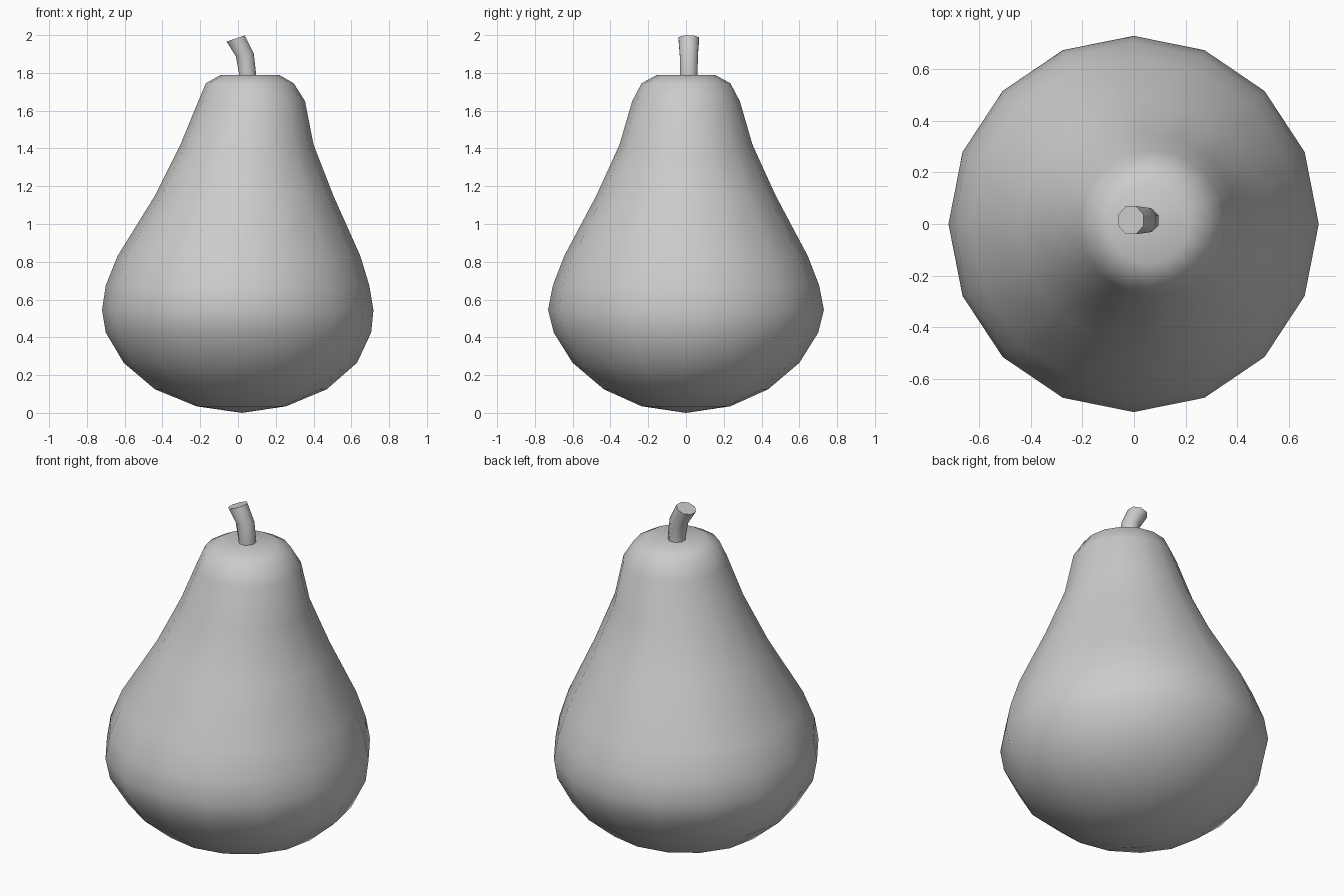
import bpy
import math
from math import cos, sin, tau
from mathutils import Vector

cube = bpy.data.objects.get("Cube")
if cube:
    bpy.data.objects.remove(cube, do_unlink=True)

# One plain grey for fruit and stem
grey = bpy.data.materials.new("plain grey")
grey.use_nodes = True
GREY = (0.6, 0.6, 0.6, 1)
grey.diffuse_color = GREY
grey.node_tree.nodes["Principled BSDF"].inputs["Base Color"].default_value = GREY


def loft(name, rings, sides, angle, phase=0.0):
    """Skin a stack of rings: (centre, x radius, y radius, tilt about y).
    A zero radius makes a pole; open ends are capped."""
    verts, faces, loops = [], [], []
    for centre, rx, ry, tilt in rings:
        start = len(verts)
        count = sides if rx > 0 else 1
        for i in range(count):
            a = tau * i / sides + phase
            x, y = rx * cos(a), ry * sin(a)
            verts.append(Vector(centre) + Vector((x * cos(tilt), y, x * sin(tilt))))
        loops.append([start + i % count for i in range(sides)])
    for low, high in zip(loops, loops[1:]):
        for i in range(sides):
            j = (i + 1) % sides
            quad = (low[i], low[j], high[j], high[i])
            faces.append(tuple(dict.fromkeys(quad)))
    if rings[0][1] > 0:
        faces.append(tuple(reversed(loops[0])))
    if rings[-1][1] > 0:
        faces.append(tuple(loops[-1]))
    mesh = bpy.data.meshes.new(name)
    mesh.from_pydata(verts, [], faces)
    mesh.materials.append(grey)
    obj = bpy.data.objects.new(name, mesh)
    bpy.context.collection.objects.link(obj)
    bpy.ops.object.select_all(action='DESELECT')
    obj.select_set(True)
    bpy.context.view_layer.objects.active = obj
    bpy.ops.object.shade_smooth_by_angle(angle=math.radians(angle))
    return obj


# Pear body: height, left edge, right edge, depth radius; the neck leans to +x
body_profile = [
    (0.0, 0.02, 0.02, 0),
    (0.035, -0.22, 0.255, 0.235),
    (0.125, -0.44, 0.47, 0.435),
    (0.265, -0.605, 0.63, 0.6),
    (0.425, -0.70, 0.705, 0.7),
    (0.545, -0.72, 0.717, 0.73),
    (0.675, -0.70, 0.695, 0.705),
    (0.83, -0.638, 0.648, 0.645),
    (1.15, -0.44, 0.505, 0.475),
    (1.42, -0.305, 0.40, 0.352),
    (1.65, -0.21, 0.355, 0.285),
    (1.745, -0.17, 0.295, 0.235),
    (1.79, -0.09, 0.217, 0.153),
    (1.78, 0.055, 0.055, 0),
]
loft("pear_body", [(((l + r) / 2, 0, z), (r - l) / 2, d, 0)
                   for z, l, r, d in body_profile], 16, 80)

# Bent stem, leaning to -x and slightly wider at its tip
stem_rings = [
    ((0.05, 0.015, 1.76), 0.049, 0.05, 0),
    ((0.05, 0.015, 1.80), 0.049, 0.05, 0),
    ((0.036, 0.015, 1.895), 0.052, 0.052, 0.16),
    ((-0.012, 0.015, 1.982), 0.055, 0.059, 0.33),
]
loft("stem", stem_rings, 8, 60, tau / 16)
